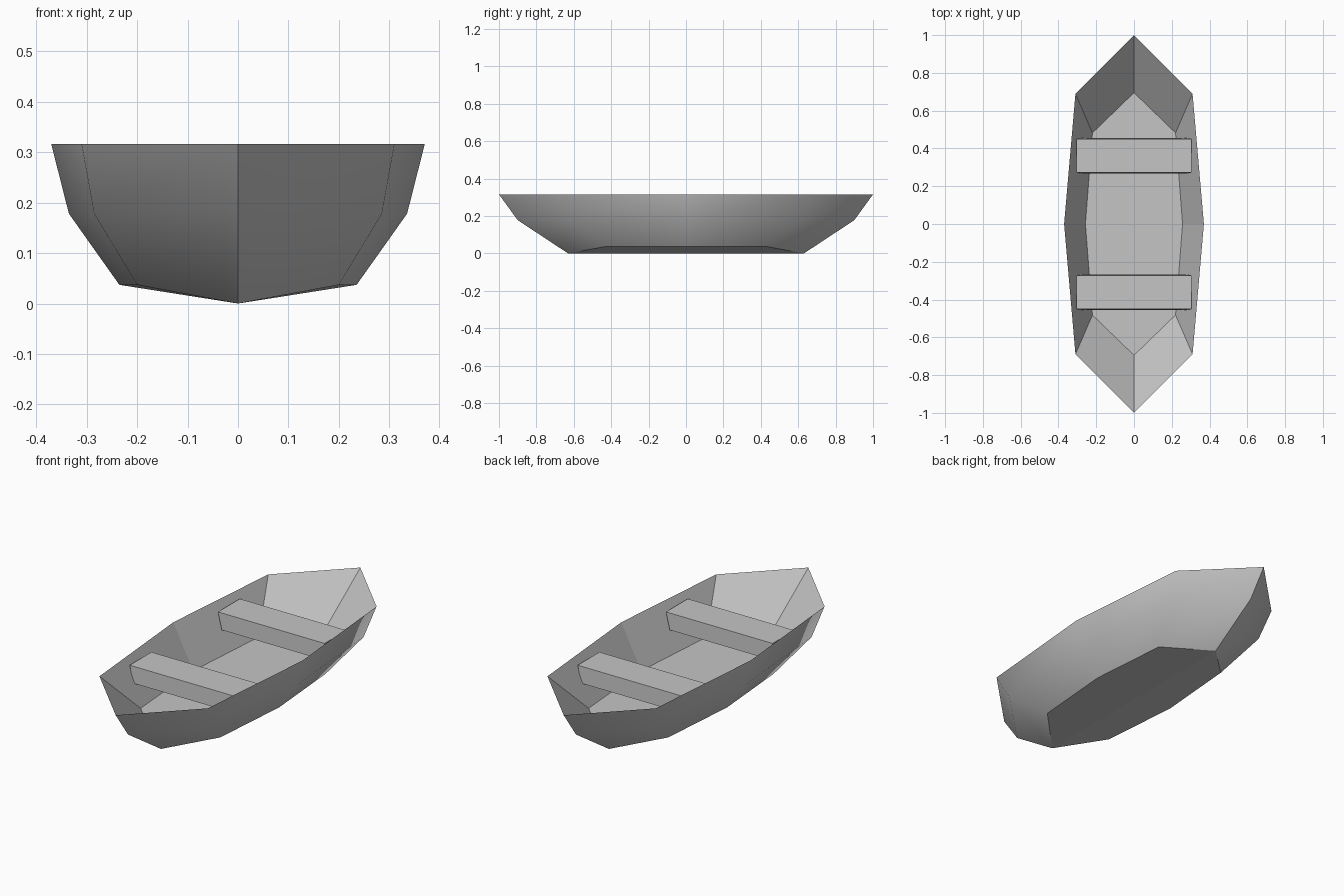
import bpy
import bmesh
import math

cube = bpy.data.objects.get("Cube")
if cube:
    bpy.data.objects.remove(cube, do_unlink=True)

# Single colour
grey = bpy.data.materials.new("plain grey")
grey.use_nodes = True
colour = (0.56, 0.56, 0.56, 1.0)
grey.diffuse_color = colour
grey.node_tree.nodes["Principled BSDF"].inputs["Base Color"].default_value = colour


def finish(bm, name):
    """Turn a bmesh into a linked object with the shared colour."""
    bmesh.ops.recalc_face_normals(bm, faces=bm.faces[:])
    mesh = bpy.data.meshes.new(name)
    bm.to_mesh(mesh)
    bm.free()
    mesh.materials.append(grey)
    obj = bpy.data.objects.new(name, mesh)
    bpy.context.collection.objects.link(obj)
    return obj


def ring(bm, tip, shoulder, middle, z, tip_z=None):
    """Pointed eight-sided outline, starting at the bow (-y)."""
    sx, sy = shoulder
    tz = z if tip_z is None else tip_z
    points = [(0, -tip, tz), (sx, -sy, z), (middle, 0, z), (sx, sy, z),
              (0, tip, tz), (-sx, sy, z), (-middle, 0, z), (-sx, -sy, z)]
    return [bm.verts.new(p) for p in points]


def bridge(bm, a, b, smooth):
    for i in range(len(a)):
        j = (i + 1) % len(a)
        bm.faces.new((a[i], a[j], b[j], b[i])).smooth = smooth


# Hull: keel, curved outer planks, knife-edge rim, flat inner walls and floor
bm = bmesh.new()
chine = ring(bm, 0.63, (0.20, 0.43), 0.235, 0.037, tip_z=0.0)
bilge = ring(bm, 0.90, (0.285, 0.62), 0.335, 0.178)
rim = ring(bm, 1.0, (0.31, 0.69), 0.37, 0.316)
floor = ring(bm, 0.695, (0.22, 0.482), 0.257, 0.095)
bridge(bm, chine, bilge, True)
bridge(bm, bilge, rim, True)
bridge(bm, rim, floor, False)
bm.faces.new(floor)
# Shallow V bottom: two halves folded along the keel line
bm.faces.new(chine[:5])
bm.faces.new(chine[4:] + chine[:1])
# Creases at the rim, chine and both stems; inner walls are flat
for edge in bm.edges:
    turn = edge.calc_face_angle(0.0)
    on_chine = all(v in chine for v in edge.verts)
    on_stem = all(abs(v.co.x) < 0.001 for v in edge.verts)
    on_rim = all(v in rim for v in edge.verts)
    edge.smooth = not (on_chine or on_stem or on_rim or turn > math.radians(60))
finish(bm, "hull")


# Bench seats: thick planks with ends tapering in towards the underside
def bench(name, y):
    bm = bmesh.new()
    bmesh.ops.create_cube(bm, size=2)
    for v in bm.verts:
        top = v.co.z > 0
        v.co.x *= 0.305 if top else 0.28
        v.co.y = y + v.co.y * (0.089 if top else 0.094)
        v.co.z = 0.283 if top else 0.198
    finish(bm, name)


bench("front_seat", -0.361)
bench("rear_seat", 0.361)
